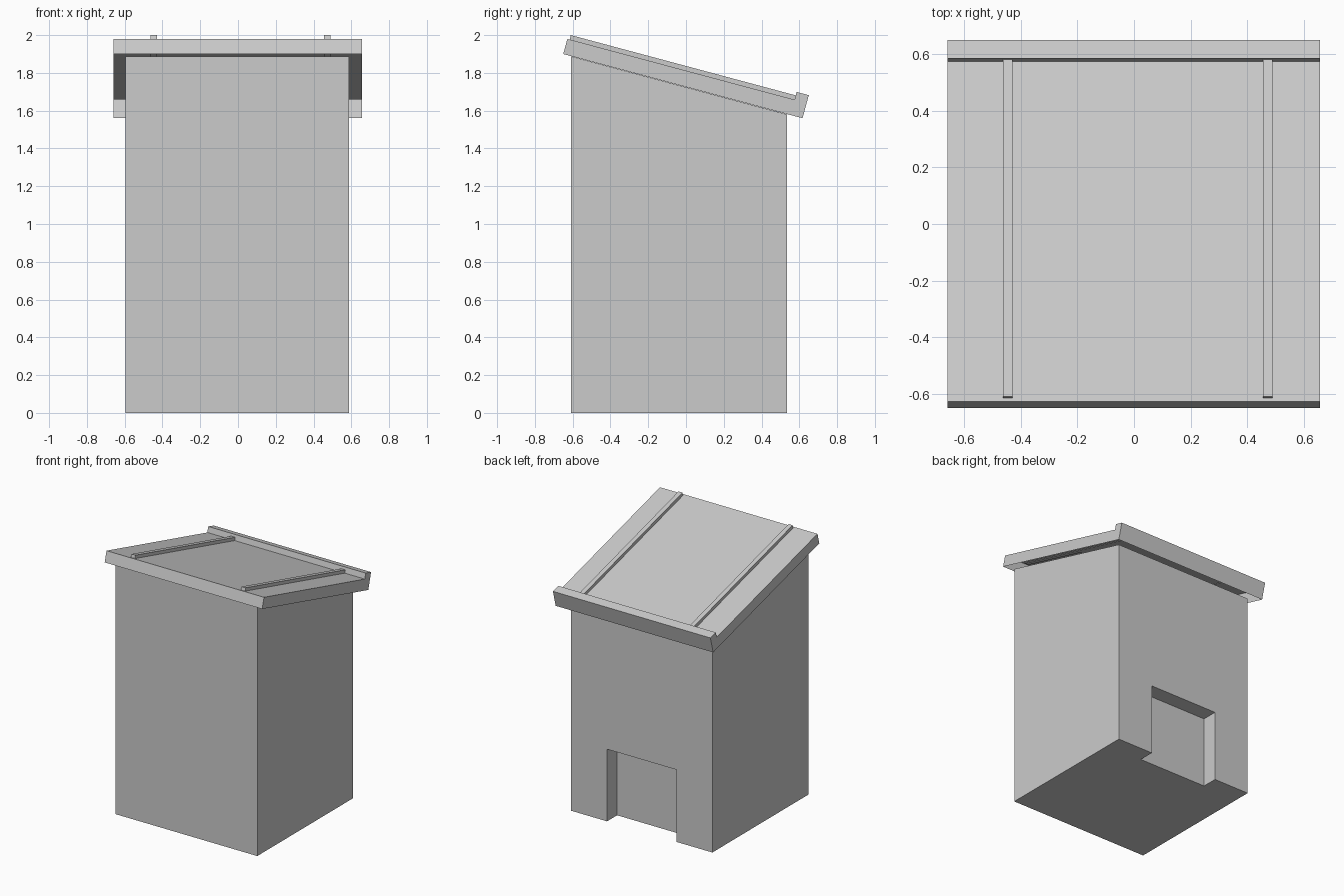
import bpy
import bmesh

if "Cube" in bpy.data.objects:
    bpy.data.objects.remove(bpy.data.objects["Cube"], do_unlink=True)

GREY = (0.6, 0.6, 0.6, 1.0)
grey = bpy.data.materials.new("plain grey")
grey.use_nodes = True
grey.diffuse_color = GREY
grey.node_tree.nodes["Principled BSDF"].inputs["Base Color"].default_value = GREY


def prism(name, profile, x0, x1, open_edge=None):
    """Extrude a side profile of (y, z) points from x0 to x1.
    open_edge leaves out the wall that starts at that profile point."""
    bm = bmesh.new()
    a = [bm.verts.new((x0, y, z)) for y, z in profile]
    b = [bm.verts.new((x1, y, z)) for y, z in profile]
    bm.faces.new(a)
    bm.faces.new(b)
    n = len(profile)
    walls = [bm.faces.new((a[i], a[(i + 1) % n], b[(i + 1) % n], b[i]))
             for i in range(n)]
    bmesh.ops.recalc_face_normals(bm, faces=bm.faces)
    if open_edge is not None:
        bmesh.ops.delete(bm, geom=[walls[open_edge]], context='FACES_ONLY')
    mesh = bpy.data.meshes.new(name)
    bm.to_mesh(mesh)
    bm.free()
    mesh.materials.append(grey)
    obj = bpy.data.objects.new(name, mesh)
    bpy.context.scene.collection.objects.link(obj)
    return obj


# Main block with a sloping top
FRONT, BACK = -0.61, 0.535
body = prism("body", [(FRONT, 0), (BACK, 0), (BACK, 1.58), (FRONT, 1.888)],
             -0.595, 0.588)

# Doorway recess cut into the back wall
cutter = prism("doorway_cutter",
               [(BACK - 0.12, -0.1), (BACK + 0.1, -0.1),
                (BACK + 0.1, 0.545), (BACK - 0.12, 0.545)], -0.295, 0.285)
cutter.hide_render = True
cut = body.modifiers.new("doorway", 'BOOLEAN')
cut.operation = 'DIFFERENCE'
cut.solver = 'EXACT'
cut.object = cutter
bpy.context.view_layer.objects.active = body
bpy.ops.object.modifier_apply(modifier=cut.name)
bpy.data.objects.remove(cutter, do_unlink=True)

# Roof shell with a raised lip along the low edge, open underneath
prism("roof",
      [(-0.65, 1.90), (-0.628, 1.98), (0.575, 1.658), (0.586, 1.699),
       (0.65, 1.682), (0.617, 1.56)],
      -0.659, 0.657, open_edge=5)

# Two thin rails running down the slope
for side, x in (("right", -0.447), ("left", 0.473)):
    prism(side + "_roof_rail",
          [(-0.616, 1.973), (-0.61, 2.0), (0.581, 1.681), (0.575, 1.655)],
          x - 0.017, x + 0.017)
